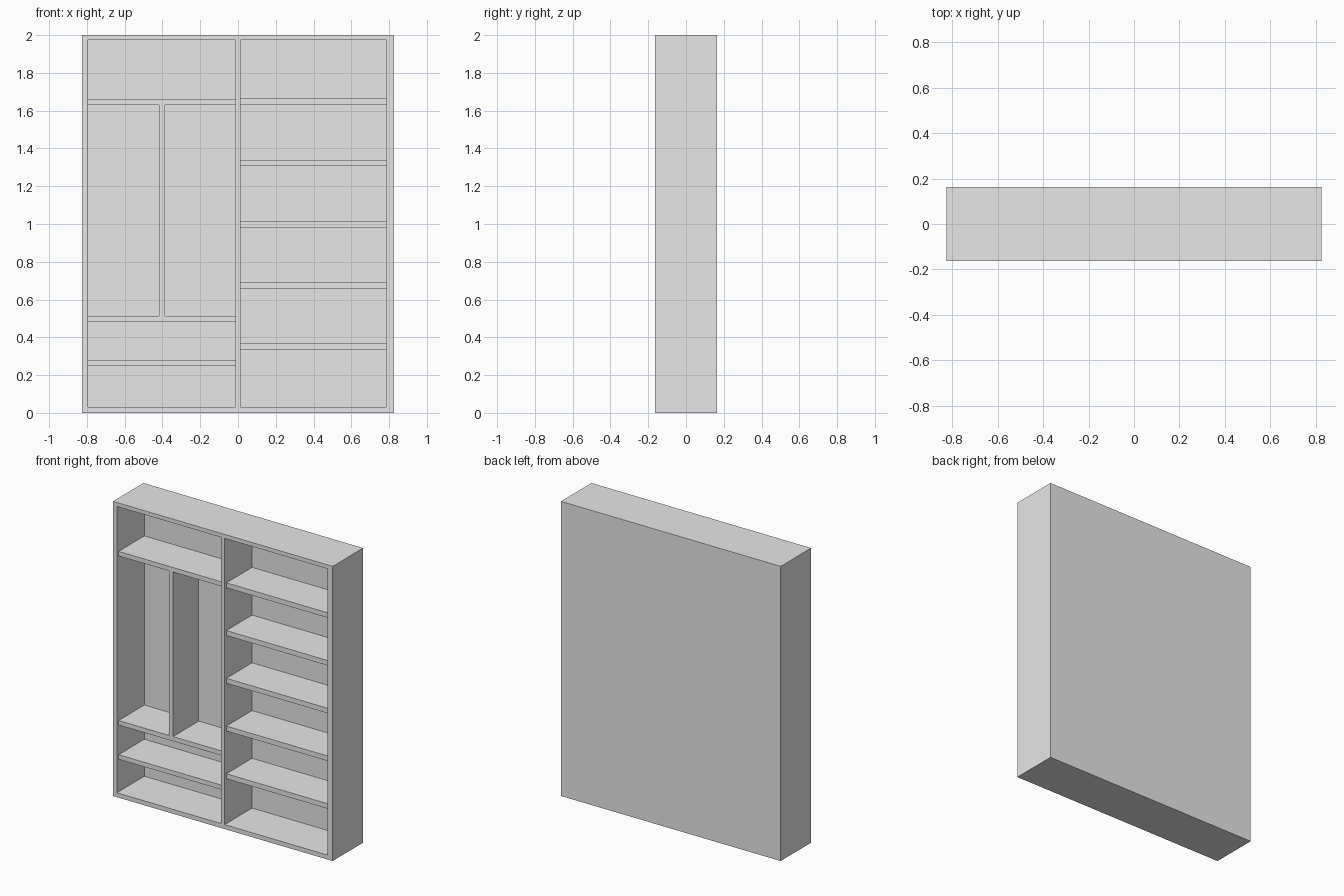
import bpy

if "Cube" in bpy.data.objects:
    bpy.data.objects.remove(bpy.data.objects["Cube"])

# Single grey finish
grey = bpy.data.materials.new("plain_grey")
grey.use_nodes = True
colour = (0.8, 0.8, 0.8, 1)
grey.diffuse_color = colour
grey.node_tree.nodes["Principled BSDF"].inputs["Base Color"].default_value = colour


def board(name, x, y, z):
    """Add a box spanning the given (low, high) ranges."""
    spans = (x, y, z)
    bpy.ops.mesh.primitive_cube_add(size=1, location=[(a + b) / 2 for a, b in spans])
    obj = bpy.context.object
    obj.name = name
    obj.scale = [b - a for a, b in spans]
    bpy.ops.object.transform_apply(location=False, rotation=False, scale=True)
    obj.data.materials.append(grey)
    return obj


# Main dimensions
W, H, D = 0.825, 2.0, 0.163
LEFT_IN, RIGHT_IN, POST = -0.795, 0.785, 0.014
FLOOR, CEILING = 0.03, 1.973
BACK = D - 0.032
depth = (-D, BACK)
inset = (-D + 0.019, BACK)

# Outer carcass
board("right_side_panel", (-W, LEFT_IN), (-D, D), (0, H))
board("left_side_panel", (RIGHT_IN, W), (-D, D), (0, H))
board("bottom_panel", (LEFT_IN, RIGHT_IN), (-D, D), (0, FLOOR))
board("top_panel", (LEFT_IN, RIGHT_IN), (-D, D), (CEILING, H))
board("back_panel", (LEFT_IN, RIGHT_IN), (BACK, D), (FLOOR, CEILING))
board("centre_post", (-POST, POST), depth, (FLOOR, CEILING))

# Shelves of the wardrobe half, slightly set back
for i, z in enumerate((0.25, 0.482, 1.63)):
    board(f"wardrobe_shelf_{i + 1}", (LEFT_IN, -POST), inset, (z, z + 0.031))

# Upright divider between the two tall compartments
board("wardrobe_divider", (-0.418, -0.387), inset, (0.513, 1.63))

# Evenly spaced shelves of the other half
for i in range(5):
    z = 0.334 + i * 0.324
    board(f"side_shelf_{i + 1}", (POST, RIGHT_IN), inset, (z, z + 0.034))
